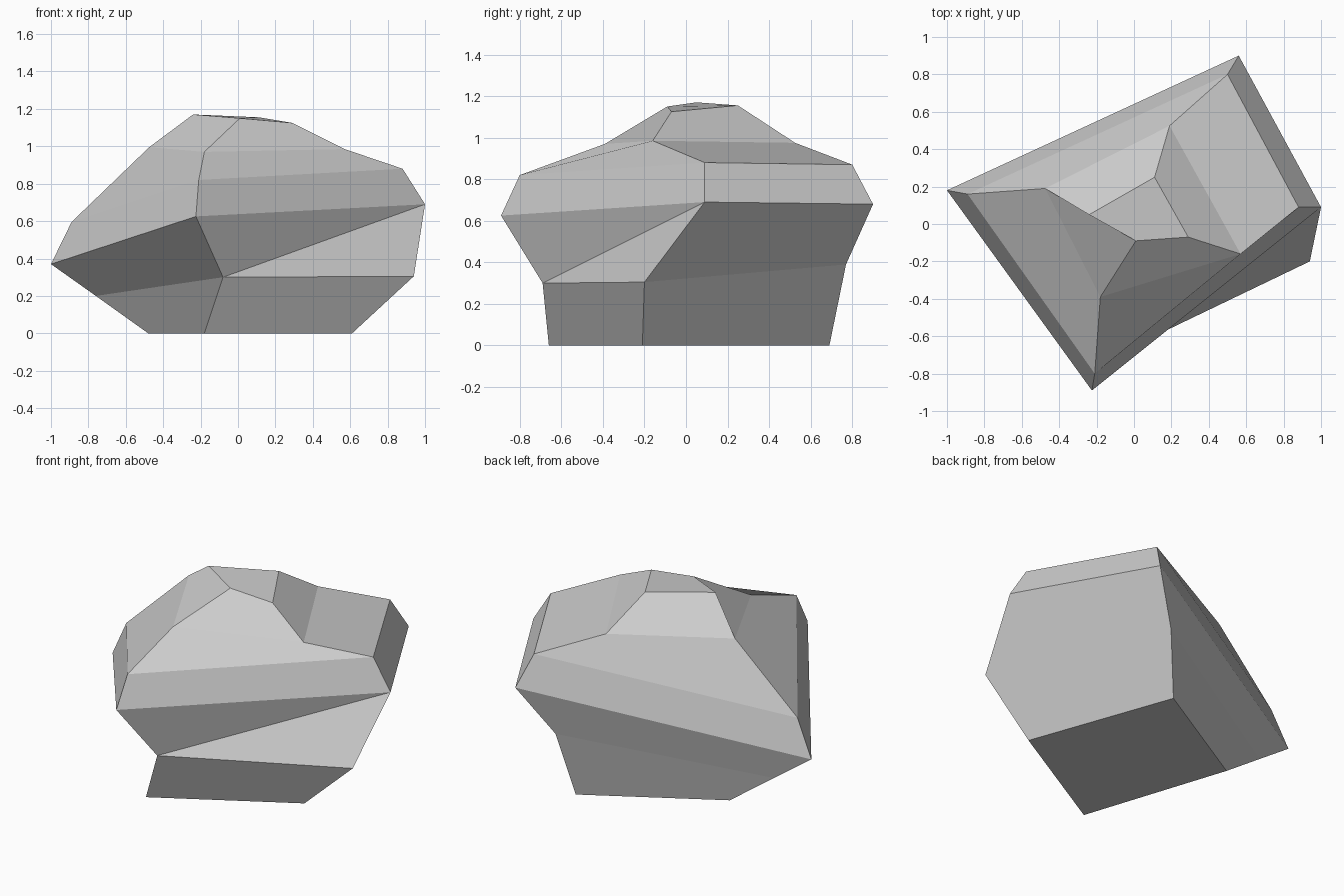
import bpy

cube = bpy.data.objects.get("Cube")
if cube:
    bpy.data.objects.remove(cube)

# Grey stone material
stone = bpy.data.materials.new("grey stone")
stone.use_nodes = True
colour = (0.6, 0.6, 0.6, 1)
stone.diffuse_color = colour
stone.node_tree.nodes["Principled BSDF"].inputs["Base Color"].default_value = colour

# Four-cornered rings from ground to peak: front, left, back, right corner
rings = [
    [(-.18, -.66, 0), (.61, -.21, 0), (.285, .69, 0), (-.48, .25, 0)],
    [(-.08, -.69, .3), (.94, -.2, .305), (.37, .77, .39), (-.76, .21, .2)],
    [(-.225, -.89, .625), (1, .09, .69), (.56, .9, .68), (-1, .18, .37)],
    [(-.21, -.8, .82), (.88, .09, .88), (.5, .8, .87), (-.89, .16, .595)],
    [(-.18, -.39, .97), (.57, -.16, .985), (.19, .525, .975), (-.475, .19, .995)],
    [(.01, -.09, 1.15), (.29, -.07, 1.125), (.11, .25, 1.155), (-.24, .05, 1.17)],
]
sides = len(rings[0])
verts = [corner for ring in rings for corner in ring]

# Base, peak and the bands of facets between rings
faces = [tuple(reversed(range(sides))),
         tuple(range(len(verts) - sides, len(verts)))]
for level in range(len(rings) - 1):
    for side in range(sides):
        a = level * sides + side
        b = level * sides + (side + 1) % sides
        c, d = b + sides, a + sides
        if level == 1 and side == 0:
            # Creased ledge across the front
            faces += [(a, b, c), (a, c, d)]
        else:
            faces.append((a, b, c, d))

mesh = bpy.data.meshes.new("boulder")
mesh.from_pydata(verts, [], faces)
mesh.materials.append(stone)
mesh.update()
boulder = bpy.data.objects.new("boulder", mesh)
bpy.context.collection.objects.link(boulder)
